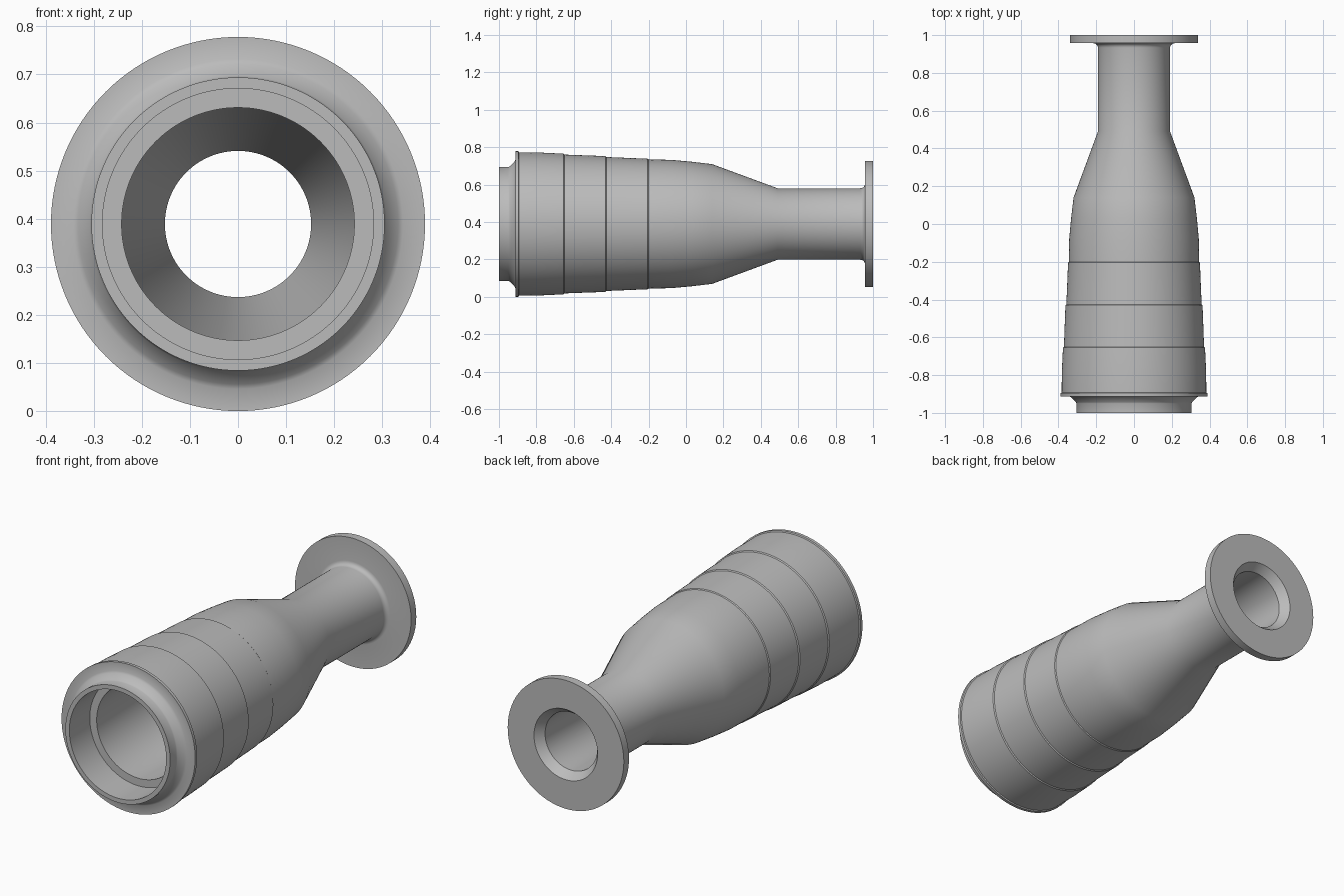
import bpy, bmesh, math

cube = bpy.data.objects.get("Cube")
if cube:
    bpy.data.objects.remove(cube, do_unlink=True)

SEGMENTS = 128
AXIS_Z = 0.389

grey = bpy.data.materials.new("satin grey")
grey.use_nodes = True
colour = (0.5, 0.5, 0.5, 1)
grey.diffuse_color = colour
grey.node_tree.nodes["Principled BSDF"].inputs["Base Color"].default_value = colour


def fillet(y, r, size, steps=5):
    """Concave quarter round from a tube (radius r) up to a flange face at y."""
    points = []
    for i in range(steps + 1):
        a = math.pi / 2 * i / steps
        points.append((y - size + size * math.sin(a), r + size - size * math.cos(a)))
    return points


def lathe(name, profile):
    """Turn a closed (y, radius) profile around the lengthwise axis."""
    bm = bmesh.new()
    rings = []
    for y, r in profile:
        ring = []
        for s in range(SEGMENTS):
            a = math.tau * s / SEGMENTS
            ring.append(bm.verts.new((r * math.cos(a), y, AXIS_Z + r * math.sin(a))))
        rings.append(ring)
    for k, ring in enumerate(rings):
        after = rings[(k + 1) % len(rings)]
        for s in range(SEGMENTS):
            t = (s + 1) % SEGMENTS
            bm.faces.new((ring[s], ring[t], after[t], after[s]))
    bmesh.ops.recalc_face_normals(bm, faces=bm.faces)
    mesh = bpy.data.meshes.new(name)
    bm.to_mesh(mesh)
    bm.free()
    mesh.materials.append(grey)
    obj = bpy.data.objects.new(name, mesh)
    bpy.context.collection.objects.link(obj)
    bpy.ops.object.select_all(action="DESELECT")
    obj.select_set(True)
    bpy.context.view_layer.objects.active = obj
    bpy.ops.object.shade_smooth_by_angle(angle=math.radians(35))
    return obj


# Front spigot with its flared shoulder
collar = [(-1, 0.282), (-1, 0.305), (-0.95, 0.305), (-0.943, 0.308),
          (-0.918, 0.333), (-0.912, 0.343)]
# Thin lip around the widest part
lip = [(-0.912, 0.389), (-0.896, 0.389), (-0.893, 0.383)]
# Slightly stepped barrel that curves in towards the shoulder
barrel = [(-0.78, 0.382), (-0.655, 0.376), (-0.65, 0.371), (-0.43, 0.363),
          (-0.425, 0.358), (-0.205, 0.349), (-0.2, 0.345), (-0.08, 0.343),
          (0.03, 0.333), (0.14, 0.32)]
# Neck, with a fillet into the rear flange
neck = [(0.49, 0.191)] + fillet(0.957, 0.191, 0.024)
flange = [(0.957, 0.338), (1, 0.338)]
# Through bore from the rear countersink to the front socket
bore = [(1, 0.185), (0.955, 0.152), (0.49, 0.152), (0.14, 0.242),
        (-0.83, 0.242), (-0.83, 0.282)]

lathe("nozzle_body", collar + lip + barrel + neck + flange + bore)
